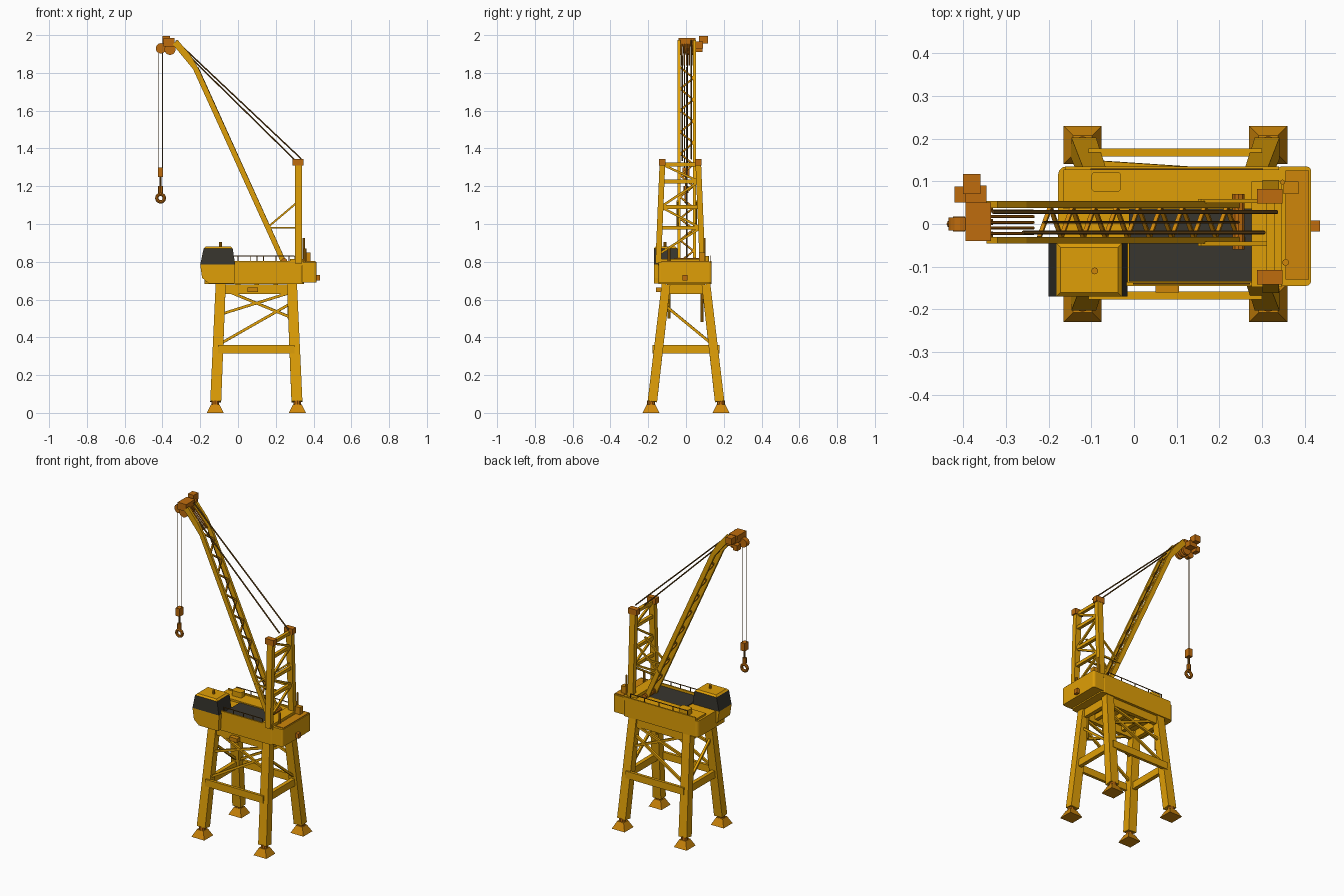
import bpy
import bmesh
from math import pi
from mathutils import Vector, Matrix

if "Cube" in bpy.data.objects:
    bpy.data.objects.remove(bpy.data.objects["Cube"])


def material(name, rgb):
    m = bpy.data.materials.new(name)
    m.use_nodes = True
    m.diffuse_color = (*rgb, 1)
    m.node_tree.nodes["Principled BSDF"].inputs["Base Color"].default_value = (*rgb, 1)
    return m


YELLOW = material("crane yellow", (0.74, 0.345, 0.002))
WORN = material("worn yellow", (0.62, 0.24, 0.003))
RUST = material("rust orange", (0.52, 0.15, 0.004))
DARK = material("dark grey", (0.04, 0.037, 0.028))
ROPE = material("rope brown", (0.17, 0.075, 0.01))


def finish(name, bm, *mats):
    bmesh.ops.recalc_face_normals(bm, faces=bm.faces)
    mesh = bpy.data.meshes.new(name)
    bm.to_mesh(mesh)
    bm.free()
    for m in mats:
        mesh.materials.append(m)
    ob = bpy.data.objects.new(name, mesh)
    bpy.context.collection.objects.link(ob)
    return ob


def box(name, lo, hi, mat=YELLOW, bevel=0):
    bm = bmesh.new()
    lo, hi = Vector(lo), Vector(hi)
    bmesh.ops.create_cube(bm, size=1, matrix=Matrix.Translation((lo + hi) / 2) @ Matrix.Diagonal((*(hi - lo), 1)))
    if bevel:
        upright = [e for e in bm.edges if abs(e.verts[0].co.z - e.verts[1].co.z) > 1e-4]
        bmesh.ops.bevel(bm, geom=upright, offset=bevel, segments=3, affect='EDGES', profile=0.5)
    return finish(name, bm, mat)


def bar(name, a, b, w, h=None, mat=YELLOW, sides=4, taper=1):
    """Square beam (w by h) or round rod (w across) between two points."""
    a, b = Vector(a), Vector(b)
    d = b - a
    turn = Vector((0, 0, 1)).rotation_difference(d).to_matrix().to_4x4()
    place = Matrix.Translation((a + b) / 2) @ turn
    bm = bmesh.new()
    r = w / 2 if sides > 4 else w * 0.5 ** 0.5
    spin = Matrix.Rotation(pi / 4 if sides == 4 else 0, 4, 'Z')
    bmesh.ops.create_cone(bm, cap_ends=True, segments=sides, radius1=r, radius2=r * taper, depth=d.length,
                          matrix=place @ Matrix.Diagonal((1, (h or w) / w, 1, 1)) @ spin)
    return finish(name, bm, mat)


def prism(name, profile, y0, y1, mat=YELLOW):
    """Side profile in x and z, extruded along y."""
    bm = bmesh.new()
    face = bm.faces.new([bm.verts.new((x, y0, z)) for x, z in profile])
    out = bmesh.ops.extrude_face_region(bm, geom=[face])
    bmesh.ops.translate(bm, vec=(0, y1 - y0, 0), verts=[v for v in out["geom"] if isinstance(v, bmesh.types.BMVert)])
    return finish(name, bm, mat)


# Portal legs and feet, mirrored about the portal centre
CX = 0.097


def leg_point(sx, sy, z):
    t = (z - 0.06) / 0.61
    return Vector((CX + sx * (0.215 - 0.026 * t), sy * (0.178 - 0.071 * t), z))


for sx in (-1, 1):
    for sy in (-1, 1):
        foot = leg_point(sx, sy, 0)
        bar("foot", foot, foot + Vector((0, 0, 0.045)), 0.09, mat=WORN, taper=0.5)
        bar("foot_collar", foot + Vector((0, 0, 0.04)), foot + Vector((0, 0, 0.066)), 0.042, mat=RUST, sides=10)
        bar("portal_leg", leg_point(sx, sy, 0.06), leg_point(sx, sy, 0.68), 0.058, 0.05, taper=0.92)

# Portal beams and braces
for s in (-1, 1):
    outward = Vector((0, s * 0.022, 0))
    bar("long_beam", leg_point(-1, s, 0.338) + outward, leg_point(1, s, 0.338) + outward, 0.045, 0.018)
    bar("top_long_beam", leg_point(-1, s, 0.655), leg_point(1, s, 0.655), 0.05, 0.025)
    for z, h in ((0.338, 0.045), (0.655, 0.05)):
        bar("cross_beam", leg_point(s, -1, z), leg_point(s, 1, z), 0.025, h)
    bar("long_diagonal", leg_point(-1, s, 0.36), leg_point(1, s, 0.585), 0.014)
    bar("upper_brace", leg_point(-1, s, 0.52), leg_point(1, s, 0.64), 0.014)
    bar("upper_brace", leg_point(-1, s, 0.66), leg_point(1, s, 0.5), 0.014)
    bar("cross_diagonal", leg_point(s, -1, 0.575), leg_point(s, 1, 0.36), 0.014)
for x in (0.0, 0.1, 0.2):
    box("under_beam", (x - 0.012, -0.1, 0.65), (x + 0.012, 0.1, 0.685))
box("under_box", (0.05, -0.16, 0.64), (0.105, -0.13, 0.665), WORN)
bar("hanging_rod", (-0.09, 0.085, 0.48), (-0.09, 0.085, 0.65), 0.014, mat=WORN, sides=8)
bar("hanging_rod", (0.27, -0.09, 0.5), (0.27, -0.09, 0.65), 0.014, sides=8)

# Rotating deck with raised rim
box("deck", (-0.178, -0.145, 0.682), (0.35, 0.135, 0.785), bevel=0.02)
box("counterweight", (0.335, -0.145, 0.69), (0.415, 0.135, 0.8), bevel=0.012)
box("counterweight_cover", (0.355, -0.13, 0.8), (0.41, 0.125, 0.805), WORN)
box("rear_lug", (0.412, -0.018, 0.7), (0.435, 0.008, 0.73), RUST)
box("deck_floor", (-0.012, -0.135, 0.784), (0.3, 0.035, 0.79), DARK)
box("side_deck", (-0.165, 0.035, 0.78), (0.34, 0.128, 0.797))
box("front_rim", (-0.02, -0.145, 0.78), (0.34, -0.136, 0.805))
box("back_rim", (-0.16, 0.126, 0.78), (0.34, 0.135, 0.805))
box("side_locker", (-0.1, 0.075, 0.79), (-0.03, 0.122, 0.83), bevel=0.01)

# Machinery on the deck
box("machine_box", (0.35, 0.07, 0.8), (0.385, 0.1, 0.85), WORN)
bar("exhaust", (0.348, 0.098, 0.8), (0.348, 0.098, 0.925), 0.012, mat=WORN, sides=8)
bar("vent_pipe", (0.355, -0.09, 0.8), (0.355, -0.09, 0.87), 0.016, mat=WORN, sides=8)

# Handrails
for y, x0, x1 in ((0.128, -0.1, 0.3), (-0.14, 0.0, 0.27)):
    bar("handrail", (x0, y, 0.83), (x1, y, 0.83), 0.004, mat=ROPE)
    for i in range(5):
        x = x0 + (x1 - x0) * i / 4
        bar("handrail_post", (x, y, 0.795), (x, y, 0.83), 0.004, mat=ROPE)

# Cab: stacked rings, with glazing inset in the upper band
bm = bmesh.new()
rings = []
for x0, x1, z in ((-0.155, -0.02, 0.685), (-0.19, -0.017, 0.715), (-0.2, -0.015, 0.785),
                  (-0.182, -0.028, 0.87), (-0.172, -0.038, 0.88)):
    y0, y1 = (-0.16, -0.055) if z > 0.875 else (-0.17, -0.045)
    rings.append([bm.verts.new((x, y, z)) for x, y in ((x0, y0), (x1, y0), (x1, y1), (x0, y1))])
glass = []
for k in range(4):
    for i in range(4):
        j = (i + 1) % 4
        f = bm.faces.new((rings[k][i], rings[k][j], rings[k + 1][j], rings[k + 1][i]))
        if k == 2:
            glass.append(f)
bm.faces.new(rings[0][::-1])
bm.faces.new(rings[-1])
bmesh.ops.inset_individual(bm, faces=glass, thickness=0.004, depth=-0.002)
for f in glass:
    f.material_index = 1
finish("cab", bm, YELLOW, DARK)
bar("cab_lamp", (-0.092, -0.11, 0.88), (-0.092, -0.11, 0.905), 0.016, mat=WORN, sides=10)

# Mast: two leaning legs with rungs, crossed braces and caps
MX = 0.32
BY = 0.004


def mast_point(s, z):
    t = (z - 0.79) / 0.53
    return Vector((MX, -0.03 + s * (0.117 - 0.022 * t), z))


box("mast_base", (0.275, -0.148, 0.78), (0.345, 0.1, 0.815))
for s in (-1, 1):
    bar("mast_leg", mast_point(s, 0.79), mast_point(s, 1.33), 0.038, 0.03)
    top = mast_point(s, 1.325)
    box("mast_cap", top - Vector((0.032, 0.017, 0.016)), top + Vector((0.028, 0.017, 0.02)), RUST)
    y = BY + s * 0.05
    bar("stay_arm", (MX, y, 0.98), (0.15, y, 0.98), 0.01)
    bar("stay_diagonal", (MX, y, 1.12), (0.16, y, 0.985), 0.01)
levels = (0.84, 0.98, 1.09, 1.225, 1.315)
for z in levels[1:]:
    bar("mast_rung", mast_point(-1, z), mast_point(1, z), 0.02, 0.02)
for i, (z0, z1) in enumerate(zip(levels, levels[1:])):
    s = 1 if i % 2 else -1
    bar("mast_brace", mast_point(s, z0), mast_point(-s, z1), 0.012)

# Lattice boom: two side chords, zigzag lacing and ropes
chord = ((0.23, 0.79), (0.26, 0.79), (-0.207, 1.82), (-0.252, 1.895), (-0.32, 1.975), (-0.345, 1.95), (-0.238, 1.82))
for s in (-1, 1):
    y = BY + s * 0.042
    prism("boom_chord", chord, y - 0.008, y + 0.008)
foot, tip = Vector((0.243, BY, 0.8)), Vector((-0.222, BY, 1.83))
N = 18
side = Vector((0, 0.036, 0))
for i in range(N):
    s = 1 if i % 2 else -1
    bar("boom_lacing", foot.lerp(tip, i / N) + side * s, foot.lerp(tip, (i + 1) / N) - side * s, 0.009, mat=WORN)
bar("boom_rope", foot + Vector((0.01, 0, 0)), tip + Vector((0.01, 0, 0)), 0.006, mat=ROPE, sides=6)
bar("boom_pivot", (0.245, -0.06, 0.805), (0.245, 0.07, 0.805), 0.03, mat=RUST, sides=10)

# Boom head with sheaves and fanned reeving
box("head_block", (-0.395, -0.04, 1.94), (-0.335, 0.05, 1.985), RUST)
box("head_motor", (-0.395, 0.045, 1.93), (-0.345, 0.09, 1.965), RUST)
box("head_cabinet", (-0.4, 0.07, 1.955), (-0.36, 0.117, 1.995), RUST)
box("head_side_box", (-0.42, 0.05, 1.91), (-0.39, 0.088, 1.945), RUST)
for y in (-0.025, 0.005, 0.035):
    bar("head_sheave", (-0.36, y - 0.007, 1.925), (-0.36, y + 0.007, 1.925), 0.06, mat=RUST, sides=14)
for i in range(5):
    y = -0.022 + 0.013 * i
    bar("reeving", (-0.34, y, 1.955), (-0.235, y, 1.84), 0.007, mat=RUST, sides=6)
bar("rope_sheave", (-0.408, -0.015, 1.93), (-0.408, 0.015, 1.93), 0.055, mat=RUST, sides=14)

# Pendant lines from boom head to mast
for s, start, end in ((1, (-0.33, 1.972), (0.335, 1.345)), (-1, (-0.26, 1.89), (0.305, 1.335))):
    y = BY + s * 0.024
    bar("pendant", (start[0], y, start[1]), (end[0], y, end[1]), 0.009, mat=ROPE, sides=6)

# Hoist ropes, hook block and hook
for x, y in ((-0.42, -0.008), (-0.4, 0.008)):
    bar("hoist_rope", (x, y, 1.28), (x, y, 1.93), 0.004, mat=ROPE, sides=6)
HX = -0.41
box("hook_block", (HX - 0.014, -0.018, 1.25), (HX + 0.014, 0.018, 1.3), RUST)
bar("hook_shank", (HX, 0, 1.17), (HX, 0, 1.25), 0.012, mat=ROPE, sides=8)
bar("hook_swivel", (HX, 0, 1.165), (HX, 0, 1.2), 0.026, mat=RUST, sides=8)
bpy.ops.mesh.primitive_torus_add(location=(HX, 0, 1.137), rotation=(pi / 2, 0, 0), major_radius=0.02,
                                 minor_radius=0.009, major_segments=16, minor_segments=8)
hook = bpy.context.object
hook.name = "hook"
hook.data.materials.append(RUST)
